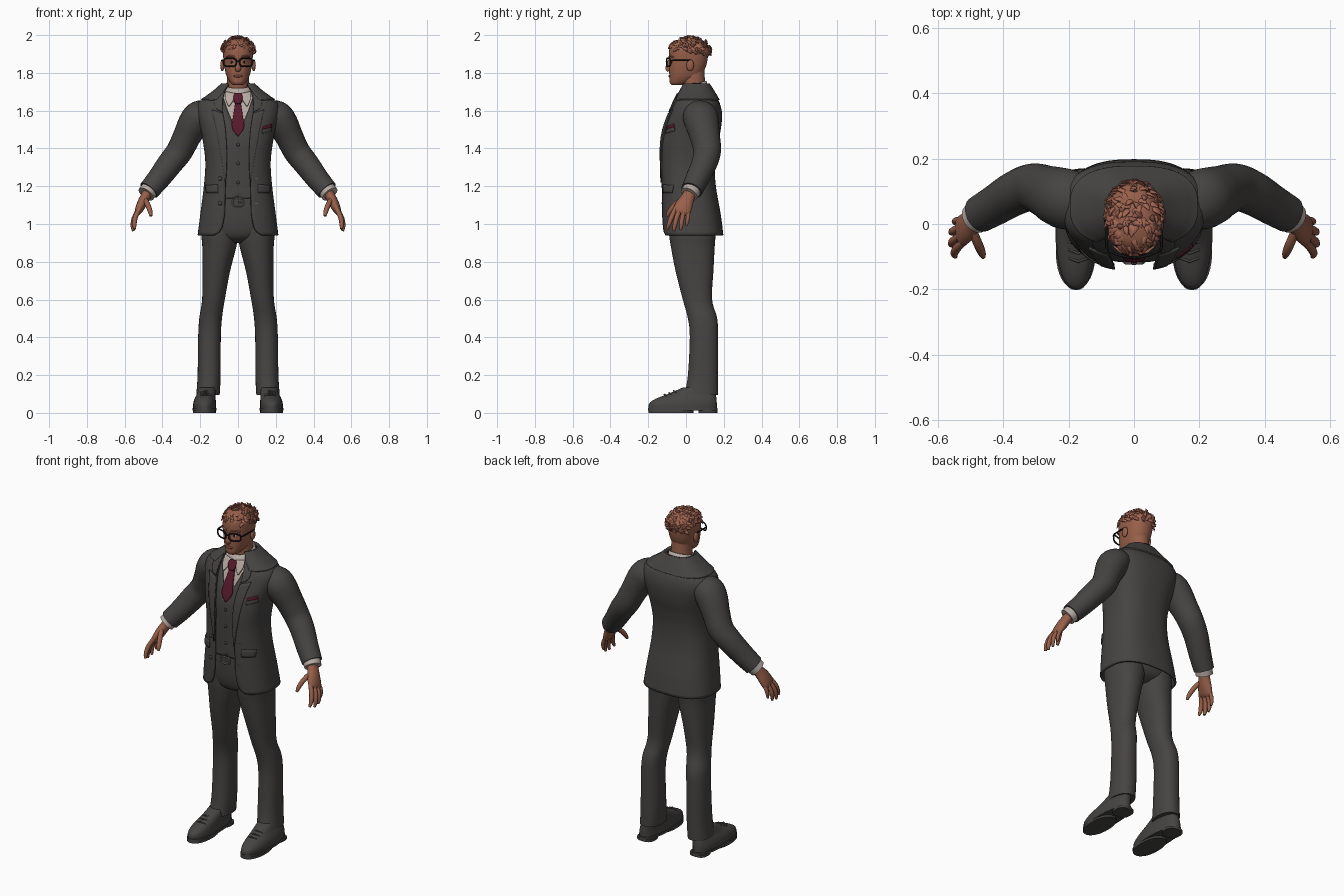
import bpy, bmesh, math, random
from mathutils import Vector

if "Cube" in bpy.data.objects:
    bpy.data.objects.remove(bpy.data.objects["Cube"])

random.seed(4)
P = 2.6  # squareness of the torso section


def material(name, r, g, b):
    m = bpy.data.materials.new(name)
    m.diffuse_color = (r, g, b, 1)
    m.use_nodes = True
    m.node_tree.nodes["Principled BSDF"].inputs["Base Color"].default_value = m.diffuse_color
    return m


SUIT = material("charcoal_wool", .062, .058, .056)
SHIRT = material("pale_shirt", .47, .40, .36)
RED = material("burgundy_silk", .10, .010, .024)
SKIN = material("skin", .31, .115, .068)
HAIR = material("auburn_hair", .36, .13, .085)
BLACK = material("black_frame", .008, .008, .009)
METAL = material("buckle_metal", .22, .20, .19)
LIP = material("lip", .23, .07, .05)
WHITE = material("eye_white", .5, .45, .42)


def smooth(keys, k=5):
    """Catmull-Rom resampling of rows of numbers."""
    v = [Vector(r) for r in keys]
    out = []
    for i in range(len(v) - 1):
        a, b, c, d = v[max(i - 1, 0)], v[i], v[i + 1], v[min(i + 2, len(v) - 1)]
        for j in range(k):
            t = j / k
            out.append((b * 2 + (c - a) * t + (a * 2 - b * 5 + c * 4 - d) * t ** 2
                        + (b * 3 - a - c * 3 + d) * t ** 3) * .5)
    return out + [v[-1]]


def interp(rows, z):
    if z <= rows[0][0]:
        return Vector(rows[0])
    for a, b in zip(rows, rows[1:]):
        if z <= b[0]:
            a, b = Vector(a), Vector(b)
            return a + (b - a) * ((z - a[0]) / (b[0] - a[0]))
    return Vector(rows[-1])


def hring(z, cx, rx, y0, y1, n=2.2, w=None, N=40, tilt=0):
    """Horizontal rounded ring; w leaves a front opening of half width w."""
    a0 = 0 if w is None else math.asin(min(w / rx, .97) ** (n / 2))
    cy, ry, pts = (y0 + y1) / 2, (y1 - y0) / 2, []
    for i in range(N if w is None else N + 1):
        a = a0 + (2 * math.pi - 2 * a0) * i / N
        s, c = math.sin(a), math.cos(a)
        dy = -ry * math.copysign(abs(c) ** (2 / n), c)
        pts.append(Vector((cx + rx * math.copysign(abs(s) ** (2 / n), s), cy + dy, z + tilt * dy)))
    return pts


def tube(path, ref=Vector((0, 1, 0)), N=16, loop=False):
    """Rings along a path of (x, y, z, radius across, radius along ref)."""
    c, rings = [Vector(p[:3]) for p in path], []
    for i, p in enumerate(path):
        t = c[(i + 1) % len(c)] - c[i - 1] if loop else c[min(i + 1, len(c) - 1)] - c[max(i - 1, 0)]
        u = t.cross(ref).normalized()
        v = u.cross(t).normalized()
        rings.append([c[i] + u * p[3] * math.cos(q * math.tau / N) + v * p[4] * math.sin(q * math.tau / N)
                      for q in range(N)])
    return rings + rings[:1] if loop else rings


def build(name, shells, mat, mirror=False, closed=True, cap=True, thick=0, angle=50):
    bm = bmesh.new()
    for rings in shells:
        vs = [[bm.verts.new(p) for p in r] for r in rings]
        n = len(vs[0])
        for a, b in zip(vs, vs[1:]):
            for i in range(n if closed else n - 1):
                j = (i + 1) % n
                bm.faces.new((a[i], a[j], b[j], b[i]))
        if closed and cap:
            bm.faces.new(vs[0][::-1])
            bm.faces.new(vs[-1])
    bmesh.ops.remove_doubles(bm, verts=bm.verts, dist=1e-6)
    bmesh.ops.recalc_face_normals(bm, faces=bm.faces)
    return finish(name, bm, mat, mirror, thick, angle)


def finish(name, bm, mat, mirror=False, thick=0, angle=50):
    me = bpy.data.meshes.new(name)
    bm.to_mesh(me)
    bm.free()
    me.materials.append(mat)
    ob = bpy.data.objects.new(name, me)
    bpy.context.collection.objects.link(ob)
    bpy.ops.object.select_all(action='DESELECT')
    ob.select_set(True)
    bpy.context.view_layer.objects.active = ob
    bpy.ops.object.shade_smooth_by_angle(angle=math.radians(angle))
    if thick:
        s = ob.modifiers.new("thickness", 'SOLIDIFY')
        s.thickness, s.offset = thick, 0
    if mirror:
        ob.modifiers.new("mirror", 'MIRROR')
    return ob


def ball(name, c, r, mat, mirror=False):
    bm = bmesh.new()
    bmesh.ops.create_uvsphere(bm, u_segments=16, v_segments=10, radius=1)
    for v in bm.verts:
        v.co = Vector([c[i] + r[i] * v.co[i] for i in range(3)])
    return finish(name, bm, mat, mirror)


# Torso profile: z, half width, front y, back y
TORSO = smooth([(.94, .208, -.12, .192), (1.05, .194, -.125, .178), (1.2, .175, -.127, .152),
                (1.32, .167, -.13, .147), (1.42, .177, -.13, .16), (1.5, .192, -.118, .178),
                (1.58, .212, -.09, .185), (1.635, .208, -.066, .174), (1.67, .162, -.048, .156),
                (1.705, .115, -.03, .135), (1.74, .076, -.01, .113)], 6)


def surf(x, z, off):
    _, rx, y0, y1 = interp(TORSO, z)
    k = min(abs(x) / (rx + off), .98)
    y = (y0 + y1) / 2 - ((y1 - y0) / 2 + off) * (1 - k ** P) ** (1 / P)
    return Vector((math.copysign(k * (rx + off), x), y, z))


def shell(name, openings, off, mat, thick=.012):
    z0, z1, rings = openings[0][0], openings[-1][0], []
    for i in range(49):
        z = z0 + (z1 - z0) * i / 48
        _, rx, y0, y1 = interp(TORSO, z)
        rings.append(hring(z, 0, rx + off, y0 - off, y1 + off, P, interp(openings, z)[1], 56))
    return build(name, [rings], mat, closed=False, thick=thick)


def patch(name, rows, off, mat, mirror=False, thick=.008, cols=8):
    """Plate laid on the torso front; rows of (xa, za, xb, zb)."""
    rings = [[surf(r[0] + (r[2] - r[0]) * i / cols, r[1] + (r[3] - r[1]) * i / cols, off)
              for i in range(cols + 1)] for r in smooth(rows, 3)]
    return build(name, [rings], mat, mirror, closed=False, thick=thick, angle=35)


# Jacket, waistcoat and shirt
shell("jacket", [(.94, .125), (.955, .10), (.98, .083), (1.05, .07), (1.2, .066), (1.4, .06), (1.5, .068),
                 (1.6, .083), (1.67, .08), (1.74, .06)], 0, SUIT)
shell("waistcoat", [(1.135, .01), (1.15, 0), (1.47, 0), (1.53, .025), (1.6, .055), (1.66, .075)], -.016, SUIT, .006)
shell("shirt_front", [(1.42, 0), (1.72, 0)], -.023, SHIRT, .004)
shell("jacket_collar", [(1.655, .112), (1.69, .08), (1.74, .05)], .007, SUIT, .014)
patch("lapel", [(.064, 1.22, .067, 1.22), (.058, 1.35, .09, 1.37), (.066, 1.5, .118, 1.52),
                (.08, 1.585, .138, 1.605)], .008, SUIT, True)
patch("upper_lapel", [(.081, 1.592, .112, 1.607), (.083, 1.62, .125, 1.635), (.078, 1.67, .115, 1.68),
                      (.064, 1.72, .088, 1.715)], .009, SUIT, True)
patch("pocket_flap", [(.105, 1.165, .166, 1.165), (.107, 1.21, .168, 1.205)], .007, SUIT, True, .01)
patch("breast_welt", [(.128, 1.478, .178, 1.492), (.128, 1.5, .178, 1.514)], .006, SUIT)
patch("pocket_square", [(.13, 1.5, .177, 1.512), (.133, 1.517, .176, 1.53)], .006, RED)
for i, z in enumerate((1.42, 1.32, 1.22)):
    ball(f"waistcoat_button_{i}", surf(0, z, -.01), (.009, .006, .009), SUIT)
for i, z in enumerate((1.24, 1.11)):
    ball(f"jacket_button_{i}", surf(-.095, z, .007), (.011, .006, .011), SUIT)
    patch(f"buttonhole_{i}", [(.085, z - .002, .11, z - .002), (.085, z + .002, .11, z + .002)], .007, METAL, thick=.003)

# Shirt collar and tie
build("shirt_collar", [[hring(z, 0, rx, .04 - ry, .04 + ry, tilt=.3)
                        for z, rx, ry in ((1.67, .075, .08), (1.70, .071, .073), (1.738, .063, .066))]], SHIRT, cap=False, thick=.006)
patch("collar_point", [(.047, 1.622, .052, 1.626), (.028, 1.65, .066, 1.66), (.012, 1.69, .066, 1.70)], -.002, SHIRT, True)
patch("tie_blade", [(-.002, 1.465, .002, 1.465), (-.032, 1.51, .032, 1.51), (-.027, 1.56, .027, 1.56),
                    (-.014, 1.645, .014, 1.645)], -.010, RED, thick=.01)
patch("tie_knot", [(-.014, 1.637, .014, 1.637), (-.024, 1.665, .024, 1.665), (-.018, 1.69, .018, 1.69)], .002, RED, thick=.016)

# Sleeves, cuffs and hands
build("sleeve", [tube(smooth([(.13, .07, 1.59, .06, .075), (.2, .075, 1.573, .082, .092), (.235, .085, 1.53, .083, .09),
                              (.27, .1, 1.465, .074, .08), (.31, .112, 1.385, .07, .073), (.36, .096, 1.32, .067, .068),
                              (.42, .06, 1.24, .061, .062), (.472, .03, 1.178, .056, .057)]), N=24)], SUIT, True)
build("shirt_cuff", [tube([(.455, .042, 1.198, .048, .05), (.487, .016, 1.158, .047, .048)], N=24)], SHIRT, True)


def finger(r, *pts):
    return tube(smooth([(*p, r * k, r * k) for p, k in zip(pts, (1, 1.05, .95, .55))], 3), N=10)


build("hand", [
    tube(smooth([(.47, .03, 1.18, .028, .034), (.492, .01, 1.14, .027, .036), (.51, -.008, 1.105, .026, .045),
                 (.527, -.022, 1.07, .02, .048), (.535, -.028, 1.053, .011, .04)], 4)),
    finger(.0125, (.522, -.056, 1.08), (.542, -.075, 1.04), (.549, -.09, 1.0), (.546, -.1, .974)),
    finger(.0125, (.53, -.035, 1.07), (.55, -.05, 1.03), (.557, -.06, .99), (.554, -.065, .963)),
    finger(.012, (.53, -.01, 1.07), (.55, -.02, 1.03), (.556, -.025, .995), (.553, -.028, .968)),
    finger(.0105, (.522, .012, 1.075), (.54, .011, 1.045), (.547, .007, 1.015), (.546, .003, .99)),
    finger(.0135, (.497, -.012, 1.135), (.479, -.055, 1.105), (.466, -.085, 1.07), (.461, -.1, 1.042))], SKIN, True)

# Trousers, belt and buckle
build("trouser_leg", [[hring(z, cx, rx, a, b) for z, cx, rx, a, b in smooth([
    (.095, .159, .062, -.008, .17), (.2, .153, .061, .01, .17), (.4, .151, .06, .02, .17), (.5, .145, .06, .01, .165),
    (.6, .13, .06, -.017, .138), (.75, .115, .073, -.055, .145), (.88, .099, .09, -.08, .152),
    (.95, .097, .096, -.09, .155), (1.05, .09, .085, -.095, .14)])]], SUIT, True)
build("trouser_seat", [[hring(z, 0, rx, a, b, 2.5) for z, rx, a, b in smooth([
    (.9, .05, -.03, .1), (.93, .13, -.08, .145), (.99, .182, -.1, .158), (1.08, .17, -.108, .145), (1.15, .155, -.108, .125)])]], SUIT)
build("belt", [[hring(z, 0, .162, -.114, .135, 2.5) for z in (1.095, 1.135)]], SUIT)


def rounded_loop(cx, y, cz, hx, hz, r, n=3.5, curve=0):
    out = []
    for i in range(28):
        c, s = math.cos(i * math.tau / 28), math.sin(i * math.tau / 28)
        x = cx + hx * math.copysign(abs(c) ** (2 / n), c)
        out.append((x, y + curve * x * x, cz + hz * math.copysign(abs(s) ** (2 / n), s), r, r))
    return tube(out, N=8, loop=True)


build("belt_buckle", [rounded_loop(0, -.119, 1.115, .028, .021, .004),
                      tube([(0, -.119, 1.115, .003, .003), (.028, -.119, 1.115, .003, .003)], N=8)], METAL, cap=False)

# Shoes
build("shoe", [[hring(z, cx, rx, a, b, 2.3) for z, cx, rx, a, b in smooth([
    (.02, .177, .06, -.198, .163), (.05, .177, .06, -.195, .163), (.075, .174, .056, -.16, .161),
    (.1, .168, .05, -.095, .158), (.135, .163, .045, -.015, .15)], 4)]], SUIT, True)
build("sole", [[hring(z, .177, .063, -.202, .168, 2.3) for z in (.012, .026)],
               [hring(z, .178, .061, -.198, .04) for z in (0, .014)],
               [hring(z, .175, .052, .065, .166, 2.8) for z in (0, .014)]], SUIT, True)
build("shoe_laces", [tube([(.14, y + .012, z - .01, .004, .004), (.17, y, z, .004, .004), (.2, y + .012, z - .01, .004, .004)],
                          Vector((0, 0, 1)), 8) for y, z in ((-.115, .098), (-.09, .107), (-.065, .117))], SUIT, True)

# Neck and head
build("neck", [tube([(0, .05, 1.64, .06, .062), (0, .042, 1.72, .057, .06), (0, .035, 1.82, .058, .062)], N=28)], SKIN)
build("head", [[hring(z, 0, rx, a, b, 2.25) for z, rx, a, b in smooth([
    (1.735, .024, -.074, -.025), (1.748, .04, -.086, .02), (1.78, .059, -.088, .075), (1.82, .07, -.089, .1),
    (1.86, .076, -.087, .112), (1.9, .079, -.09, .117), (1.94, .076, -.084, .116), (1.968, .058, -.06, .095),
    (1.98, .028, -.025, .06)])]], SKIN)
build("nose", [tube(smooth([(0, -.083, 1.872, .008, .008), (0, -.09, 1.85, .009, .011), (0, -.095, 1.825, .015, .014),
                            (0, -.09, 1.81, .012, .01)], 4))], SKIN)
ball("ear", (.083, .022, 1.84), (.011, .02, .031), SKIN, True)
ball("lips", (0, -.086, 1.783), (.024, .007, .007), LIP)
ball("eye", (.033, -.077, 1.857), (.014, .005, .007), WHITE, True)
ball("pupil", (.033, -.081, 1.857), (.006, .003, .006), BLACK, True)
build("eyebrow", [tube([(.016, -.09, 1.884, .004, .004), (.04, -.085, 1.89, .005, .005), (.062, -.068, 1.884, .003, .003)],
                       Vector((0, 0, 1)), 8)], HAIR, True)

# Spectacles
build("spectacles", [rounded_loop(.043, -.102, 1.856, .034, .022, .0042, 3, 3.5),
                     tube([(0, -.104, 1.862, .004, .004), (.012, -.102, 1.862, .004, .004)], N=8),
                     tube([(.076, -.085, 1.864, .004, .004), (.084, -.07, 1.866, .004, .004), (.086, .025, 1.866, .004, .004)],
                          Vector((0, 0, 1)), 8)], BLACK, True, cap=False)

# Hair: close cap and swept tufts
C, R = Vector((0, .018, 1.912)), Vector((.082, .107, .072))


def hairline(y):
    return 1.93 - .22 * (y + .09)


bm = bmesh.new()
bmesh.ops.create_uvsphere(bm, u_segments=36, v_segments=28, radius=1)
for v in bm.verts:
    v.co = C + Vector([R[i] * math.copysign(abs(v.co[i]) ** .92, v.co[i]) for i in range(3)])
bmesh.ops.delete(bm, geom=[v for v in bm.verts if v.co.z < hairline(v.co.y)], context='VERTS')
finish("hair_cap", bm, HAIR)
tufts = []
while len(tufts) < 150:
    nrm = Vector([random.gauss(0, 1) for _ in range(3)]).normalized()
    p = C + Vector([R[i] * nrm[i] for i in range(3)])
    if p.z < hairline(p.y) + .006:
        continue
    d = Vector((random.uniform(-.6, .6) + nrm.x * .5, random.uniform(-1, .2) + nrm.y * .6, random.uniform(-.2, .4)))
    d = (d - nrm * d.dot(nrm)).normalized()
    path = [(*(p - nrm * .008), .009, .007), (*(p + nrm * .003 + d * .01), .010, .006),
            (*(p + nrm * .008 + d * .021), .007, .004), (*(p + nrm * .010 + d * .031), .001, .001)]
    tufts.append(tube(path, nrm, 7))
build("hair_tufts", tufts, HAIR)
